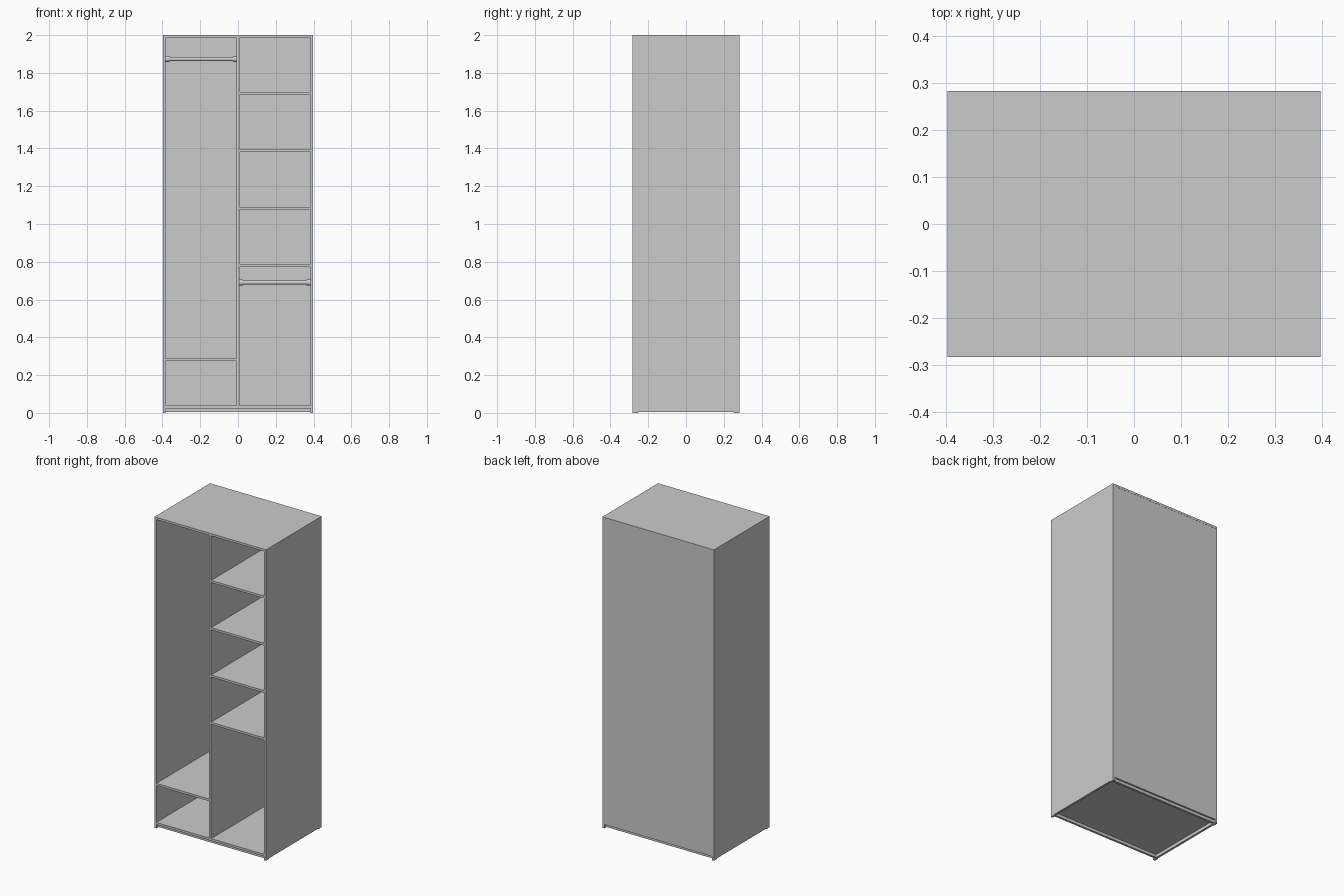
import bpy, math

if "Cube" in bpy.data.objects:
    bpy.data.objects.remove(bpy.data.objects["Cube"])

W, D, H, T = 0.397, 0.283, 2.0, 0.014   # half width, half depth, height, board thickness


def box(name, x0, x1, y0, y1, z0, z1):
    bpy.ops.mesh.primitive_cube_add(size=1, location=((x0 + x1) / 2, (y0 + y1) / 2, (z0 + z1) / 2))
    o = bpy.context.object
    o.name = name
    o.scale = (x1 - x0, y1 - y0, z1 - z0)
    bpy.ops.object.transform_apply(location=False, rotation=False, scale=True)
    return o


def rod_part(name, x0, x1, z, r):
    bpy.ops.mesh.primitive_cylinder_add(vertices=32, radius=r, depth=x1 - x0,
                                        location=((x0 + x1) / 2, 0, z),
                                        rotation=(0, math.pi / 2, 0))
    o = bpy.context.object
    o.name = name
    bpy.ops.object.shade_smooth_by_angle()
    return o


inner = W - T          # inside face of the side panels
half = T / 2           # half thickness of the divider
back = D - 0.005       # inside face of the back panel

# Carcass
box("top_panel", -W, W, -D, D, H - T, H)
for s, side in ((-1, "left"), (1, "right")):
    a, b = sorted((s * inner, s * W))
    box(side + "_side_panel", a, b, -D, D, 0.004, H - T)
    # Thin glides under each side
    for y, end in ((-D, "front"), (D - 0.03, "back")):
        box(f"{side}_{end}_glide", a, b, y, y + 0.03, 0, 0.004)
box("bottom_panel", -inner, inner, -D, back, 0.024, 0.038)
box("back_panel", -inner, inner, back, D - 0.001, 0.024, H - T)
box("divider", -half, half, -D, back, 0.038, H - T)

# Base rails
box("front_rail", -inner, inner, -D + 0.012, -D + 0.026, 0.006, 0.024)
box("back_rail", -inner, inner, D - 0.026, D - 0.012, 0.006, 0.024)

# Shelves
box("left_shelf", -inner, -half, -D, back, 0.275, 0.289)
for i, z in enumerate((0.78, 1.084, 1.388, 1.692)):
    box(f"right_shelf_{i + 1}", half, inner, -D, back, z - half, z + half)

# Hanging rods with end sockets
for side, x0, x1, z in (("left", -inner, -half, 1.873), ("right", half, inner, 0.69)):
    rod_part(side + "_hanging_rod", x0 + 0.003, x1 - 0.003, z, 0.011)
    rod_part(side + "_rod_socket_a", x0, x0 + 0.02, z, 0.016)
    rod_part(side + "_rod_socket_b", x1 - 0.02, x1, z, 0.016)
